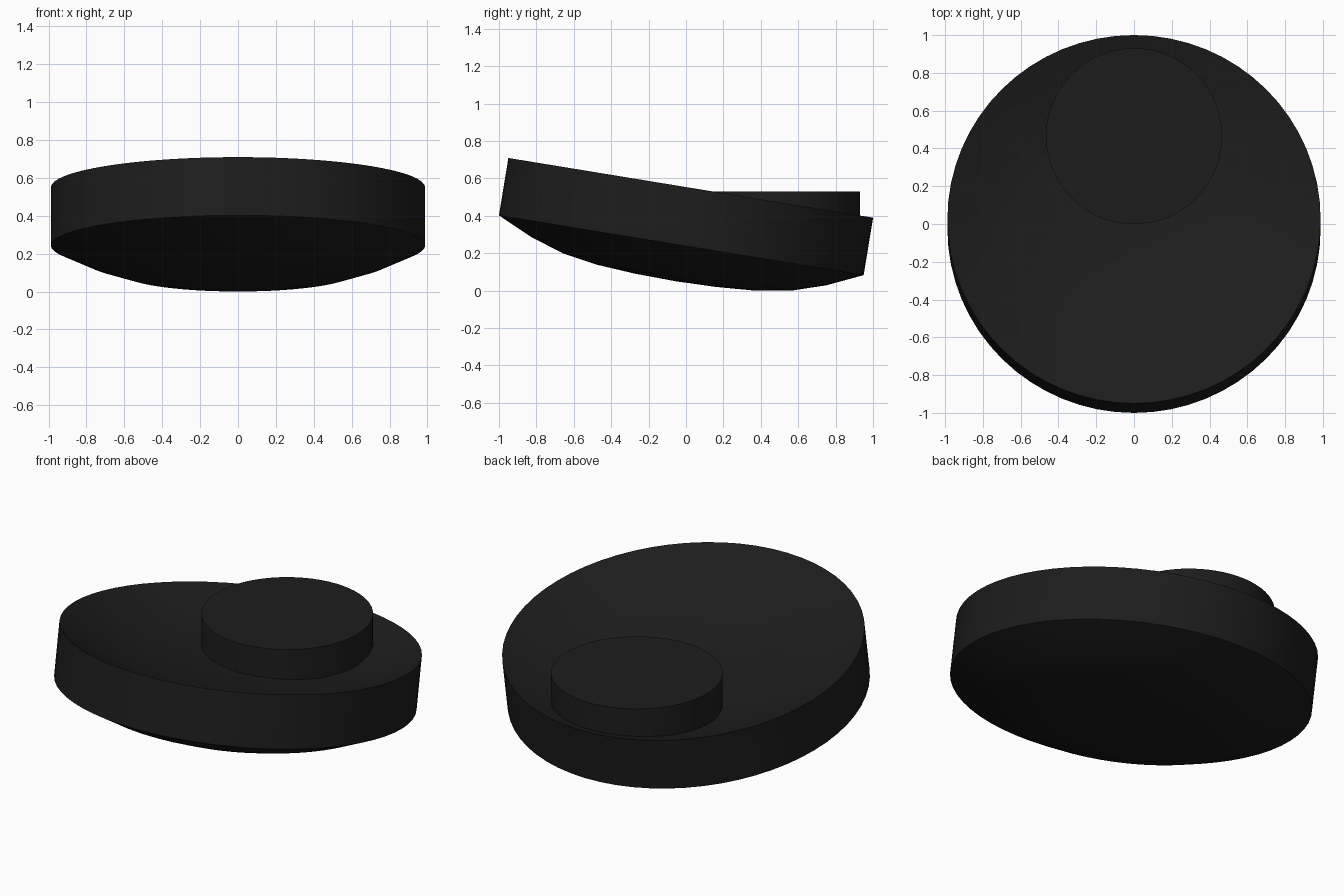
import bpy, bmesh, math
from mathutils import Matrix

if "Cube" in bpy.data.objects:
    bpy.data.objects.remove(bpy.data.objects["Cube"])

SEG = 64
TILT = math.radians(-9.3)

black = bpy.data.materials.new("black")
black.diffuse_color = (0.012, 0.012, 0.012, 1)
black.use_nodes = True
black.node_tree.nodes["Principled BSDF"].inputs["Base Color"].default_value = black.diffuse_color


def lathe(name, profile, matrix):
    """Revolve a closed (radius, height) profile around z; radius 0 marks a pole."""
    bm = bmesh.new()
    rings = []
    for r, z in profile:
        if r == 0:
            rings.append([bm.verts.new((0, 0, z))] * SEG)
        else:
            rings.append([bm.verts.new((r * math.cos(a), r * math.sin(a), z))
                          for a in (2 * math.pi * i / SEG for i in range(SEG))])
    for lo, hi in zip(rings, rings[1:]):
        for i in range(SEG):
            j = (i + 1) % SEG
            corners = list(dict.fromkeys((lo[i], lo[j], hi[j], hi[i])))
            bm.faces.new(corners)
    bm.transform(matrix)
    bmesh.ops.recalc_face_normals(bm, faces=bm.faces)
    mesh = bpy.data.meshes.new(name)
    bm.to_mesh(mesh)
    bm.free()
    mesh.materials.append(black)
    obj = bpy.data.objects.new(name, mesh)
    bpy.context.collection.objects.link(obj)
    bpy.ops.object.select_all(action='DESELECT')
    obj.select_set(True)
    bpy.context.view_layer.objects.active = obj
    bpy.ops.object.shade_smooth_by_angle(angle=math.radians(30))
    return obj


# Tilted thick dish: the hollow top repeats the domed underside
curve = [(0, -0.195), (0.22, -0.190), (0.425, -0.176),
         (0.618, -0.145), (0.80, -0.086), (0.988, 0)]
thickness = 0.311
profile = curve + [(r, z + thickness) for r, z in reversed(curve)]
place = Matrix.Translation((0, -0.025, 0.248)) @ Matrix.Rotation(TILT, 4, 'X')
dish = lathe("dish", profile, place)

# Rest the dish exactly on the ground
low = min(v.co.z for v in dish.data.vertices)
dish.data.transform(Matrix.Translation((0, 0, -low)))

# Level round puck seated in the lowest part of the hollow
lathe("puck", [(0, 0.30), (0.466, 0.30), (0.466, 0.53), (0, 0.53)],
      Matrix.Translation((0, 0.465, 0)))
